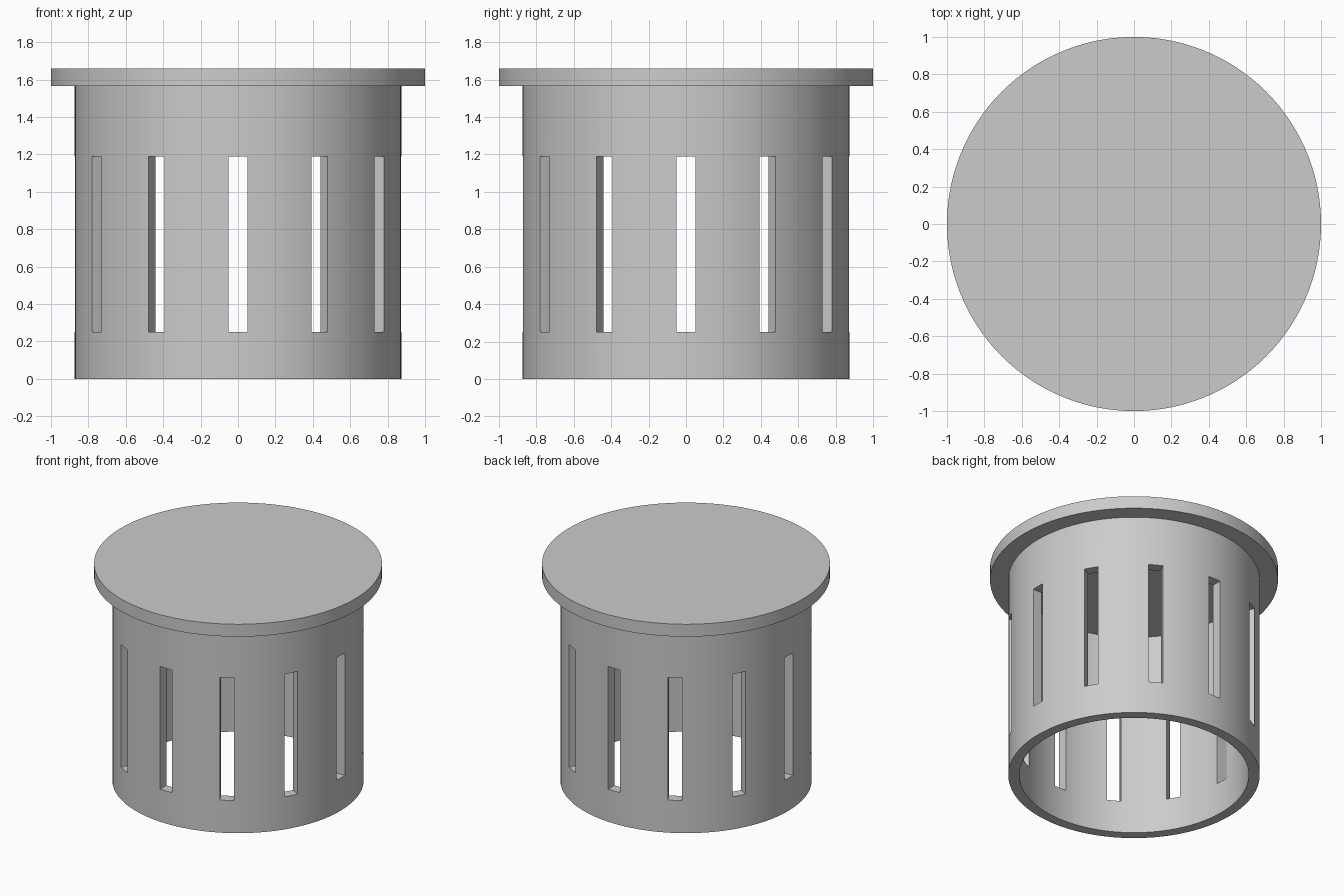
import bpy, bmesh, math
from mathutils import Matrix, Vector

cube = bpy.data.objects.get("Cube")
if cube:
    bpy.data.objects.remove(cube, do_unlink=True)

OUTER, INNER, RIM = 0.873, 0.797, 1.0
CEILING, TOP = 1.565, 1.66
SLOT_LOW, SLOT_HIGH, SLOT_WIDTH, SLOTS = 0.25, 1.19, 0.1, 12
SEGMENTS = 120

grey = bpy.data.materials.new("light grey")
grey.use_nodes = True
colour = (0.6, 0.6, 0.6, 1)
grey.diffuse_color = colour
grey.node_tree.nodes["Principled BSDF"].inputs["Base Color"].default_value = colour


def make_object(name, bm):
    bmesh.ops.recalc_face_normals(bm, faces=bm.faces)
    mesh = bpy.data.meshes.new(name)
    bm.to_mesh(mesh)
    bm.free()
    obj = bpy.data.objects.new(name, mesh)
    bpy.context.collection.objects.link(obj)
    return obj


def lathe(name, profile):
    """Spin a profile of (radius, height) points; ends on the axis become caps."""
    bm = bmesh.new()
    rings = []
    for r, z in profile:
        rings.append([bm.verts.new((r * math.cos(a), r * math.sin(a), z))
                      for a in (math.tau * i / SEGMENTS for i in range(SEGMENTS))])
    for low, high in zip(rings, rings[1:]):
        for i in range(SEGMENTS):
            j = (i + 1) % SEGMENTS
            bm.faces.new((low[i], low[j], high[j], high[i]))
    bm.faces.new(rings[0])
    bm.faces.new(rings[-1])
    return make_object(name, bm)


# Hollow cap: ceiling, inner wall, bottom edge, outer wall, flange and flat top
cap = lathe("slotted_cap", [(INNER, CEILING), (INNER, 0), (OUTER, 0),
                            (OUTER, CEILING), (RIM, CEILING), (RIM, TOP)])

# Ring of upright boxes that cut the slots
bm = bmesh.new()
size = Matrix.Diagonal((0.3, SLOT_WIDTH, SLOT_HIGH - SLOT_LOW, 1))
place = Matrix.Translation(Vector(((OUTER + INNER) / 2, 0, (SLOT_LOW + SLOT_HIGH) / 2)))
for i in range(SLOTS):
    turn = Matrix.Rotation(math.tau * i / SLOTS, 4, "Z")
    bmesh.ops.create_cube(bm, size=1, matrix=turn @ place @ size)
cutter = make_object("slot_cutter", bm)
cutter.hide_render = True

# Cut the slots, then drop the cutter
cut = cap.modifiers.new("slots", "BOOLEAN")
cut.operation = "DIFFERENCE"
cut.solver = "EXACT"
cut.object = cutter
bpy.context.view_layer.objects.active = cap
cap.select_set(True)
bpy.ops.object.modifier_apply(modifier=cut.name)
bpy.data.objects.remove(cutter, do_unlink=True)

cap.data.materials.clear()
cap.data.materials.append(grey)
bpy.ops.object.shade_smooth_by_angle(angle=math.radians(30))
